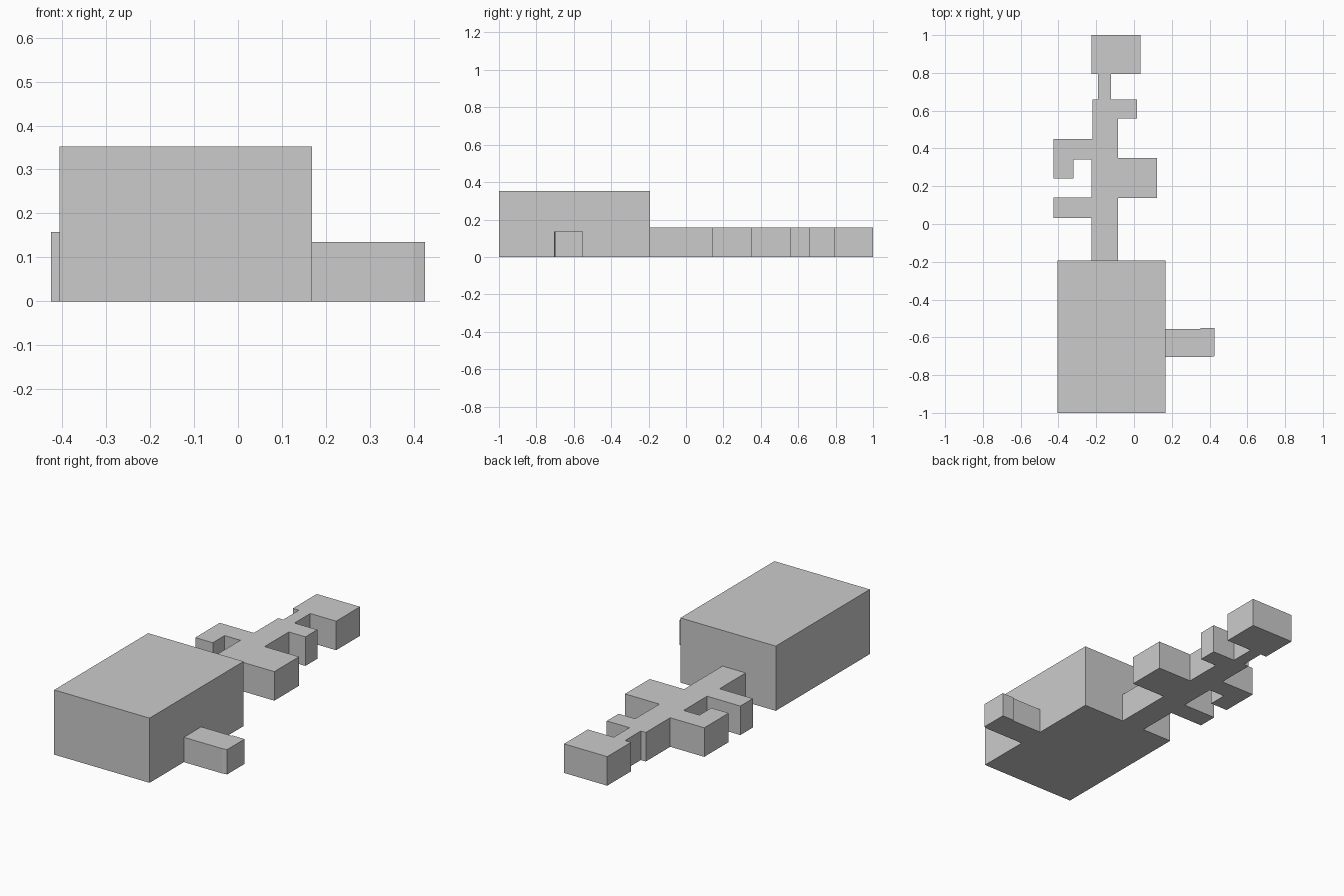
import bpy
import bmesh
from mathutils import Vector

if "Cube" in bpy.data.objects:
    bpy.data.objects.remove(bpy.data.objects["Cube"])


def prism(name, outline, height, open_edges=(), notches=None):
    """Extrude a counter-clockwise outline; leave joint walls open or notched.

    notches: {edge index: (start point, end point, notch height)}
    """
    notches = notches or {}
    bm = bmesh.new()

    def face(points):
        bm.faces.new([bm.verts.new(p) for p in points])

    def at(p, z):
        return Vector((p[0], p[1], z))

    face([at(p, height) for p in outline])
    face([at(p, 0) for p in reversed(outline)])
    for i, p in enumerate(outline):
        q = outline[(i + 1) % len(outline)]
        if i in open_edges:
            continue
        lower = [at(p, 0)]
        if i in notches:
            a, b, h = notches[i]
            lower += [at(a, 0), at(a, h), at(b, h), at(b, 0)]
        face(lower + [at(q, 0), at(q, height), at(p, height)])
    bmesh.ops.remove_doubles(bm, verts=bm.verts, dist=0.0005)
    mesh = bpy.data.meshes.new(name)
    bm.to_mesh(mesh)
    bm.free()
    obj = bpy.data.objects.new(name, mesh)
    bpy.context.collection.objects.link(obj)
    return obj


# Shared dimensions
LEFT, RIGHT, FRONT, BACK = -0.406, 0.168, -1.0, -0.192
SPINE_L, SPINE_R = -0.225, -0.085
WING_H, ANNEX_H, HALL_H = 0.158, 0.135, 0.352
ANNEX_F, ANNEX_B = -0.705, -0.556

# Main hall, with its walls cut away where the wings join
prism("main_hall",
      [(LEFT, FRONT), (RIGHT, FRONT), (RIGHT, BACK), (LEFT, BACK)], HALL_H,
      notches={1: ((RIGHT, ANNEX_F), (RIGHT, ANNEX_B), ANNEX_H),
               2: ((SPINE_R, BACK), (SPINE_L, BACK), WING_H)})

# Side annex (last edge opens into the hall)
prism("side_annex",
      [(RIGHT, ANNEX_F), (0.398, ANNEX_F), (0.425, -0.7), (0.425, -0.55),
       (0.352, -0.55), (0.352, ANNEX_B), (RIGHT, ANNEX_B)],
      ANNEX_H, open_edges=(6,))

# Long rear wing: right side going back, end block, then left side returning
right_side = [(SPINE_R, BACK), (SPINE_R, 0.138), (0.122, 0.138), (0.122, 0.35),
              (SPINE_R, 0.35), (SPINE_R, 0.558), (0.015, 0.558), (0.015, 0.66),
              (-0.122, 0.66), (-0.122, 0.795)]
# the pod is only joined to the spine by its rear half
right_side[6:6] = [(SPINE_R, 0.597), (-0.088, 0.597), (-0.088, 0.558)]
right_side[5:8] = [(SPINE_R, 0.558)]
end_block = [(0.034, 0.795), (0.034, 1.0), (-0.226, 1.0), (-0.226, 0.795)]
left_side = [(-0.19, 0.795), (-0.19, 0.66), (-0.22, 0.66), (-0.22, 0.45),
             (-0.425, 0.45), (-0.425, 0.24), (-0.32, 0.24), (-0.32, 0.342),
             (SPINE_L, 0.342), (SPINE_L, 0.14), (-0.425, 0.14),
             (-0.425, 0.033), (SPINE_L, 0.033), (SPINE_L, BACK)]
wing = right_side + end_block + left_side
prism("rear_wing", wing, WING_H, open_edges=(len(wing) - 1,))
